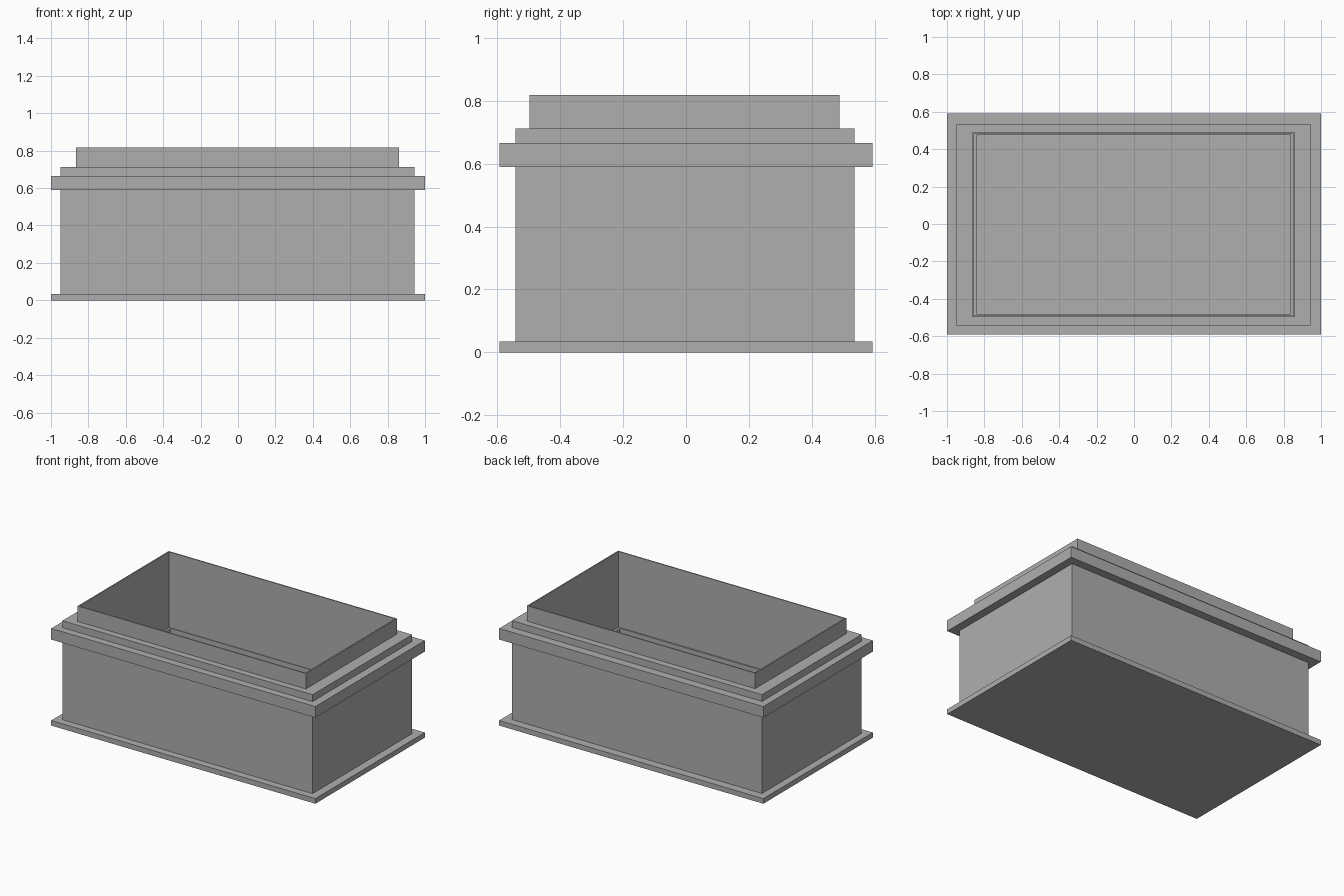
import bpy, bmesh

if "Cube" in bpy.data.objects:
    bpy.data.objects.remove(bpy.data.objects["Cube"])

# Each profile entry is a rectangular ring: (x min, x max, y min, y max), z
FOOT = (-1.0, 1.0, -0.592, 0.592)
BODY = (-0.95, 0.944, -0.542, 0.535)
RIM = (-0.866, 0.862, -0.497, 0.488)
INNER = (-0.857, 0.853, -0.489, 0.48)
FLOOR = (-0.842, 0.836, -0.48, 0.475)


def loft(name, rings):
    """Skin a stack of rectangles and cap the first and last one."""
    bm = bmesh.new()
    loops = []
    for (x0, x1, y0, y1), z in rings:
        loops.append([bm.verts.new((x, y, z)) for x, y in
                      ((x0, y0), (x1, y0), (x1, y1), (x0, y1))])
    for a, b in zip(loops, loops[1:]):
        for i in range(4):
            j = (i + 1) % 4
            bm.faces.new((a[i], a[j], b[j], b[i]))
    bm.faces.new(loops[0][::-1])
    bm.faces.new(loops[-1])
    bmesh.ops.recalc_face_normals(bm, faces=bm.faces)
    mesh = bpy.data.meshes.new(name)
    bm.to_mesh(mesh)
    bm.free()
    obj = bpy.data.objects.new(name, mesh)
    bpy.context.collection.objects.link(obj)
    return obj


# Open planter box: continuous skin from underside, over the rim, to the inner floor
box = loft("planter_box", [
    (FOOT, 0.0), (FOOT, 0.035),       # base plate
    (BODY, 0.035), (BODY, 0.589),     # side walls
    (FOOT, 0.589), (FOOT, 0.665),     # projecting ledge
    (BODY, 0.665), (BODY, 0.712),     # upper step
    (RIM, 0.712), (RIM, 0.818),       # thin rim
    (INNER, 0.818), (INNER, 0.30),    # inside walls
    (FLOOR, 0.30), (FLOOR, 0.035),    # lower inside walls and floor
])

# Dark grey stone
stone = bpy.data.materials.new("dark_grey")
stone.diffuse_color = (0.43, 0.43, 0.43, 1)
stone.use_nodes = True
stone.node_tree.nodes["Principled BSDF"].inputs["Base Color"].default_value = stone.diffuse_color
box.data.materials.append(stone)
